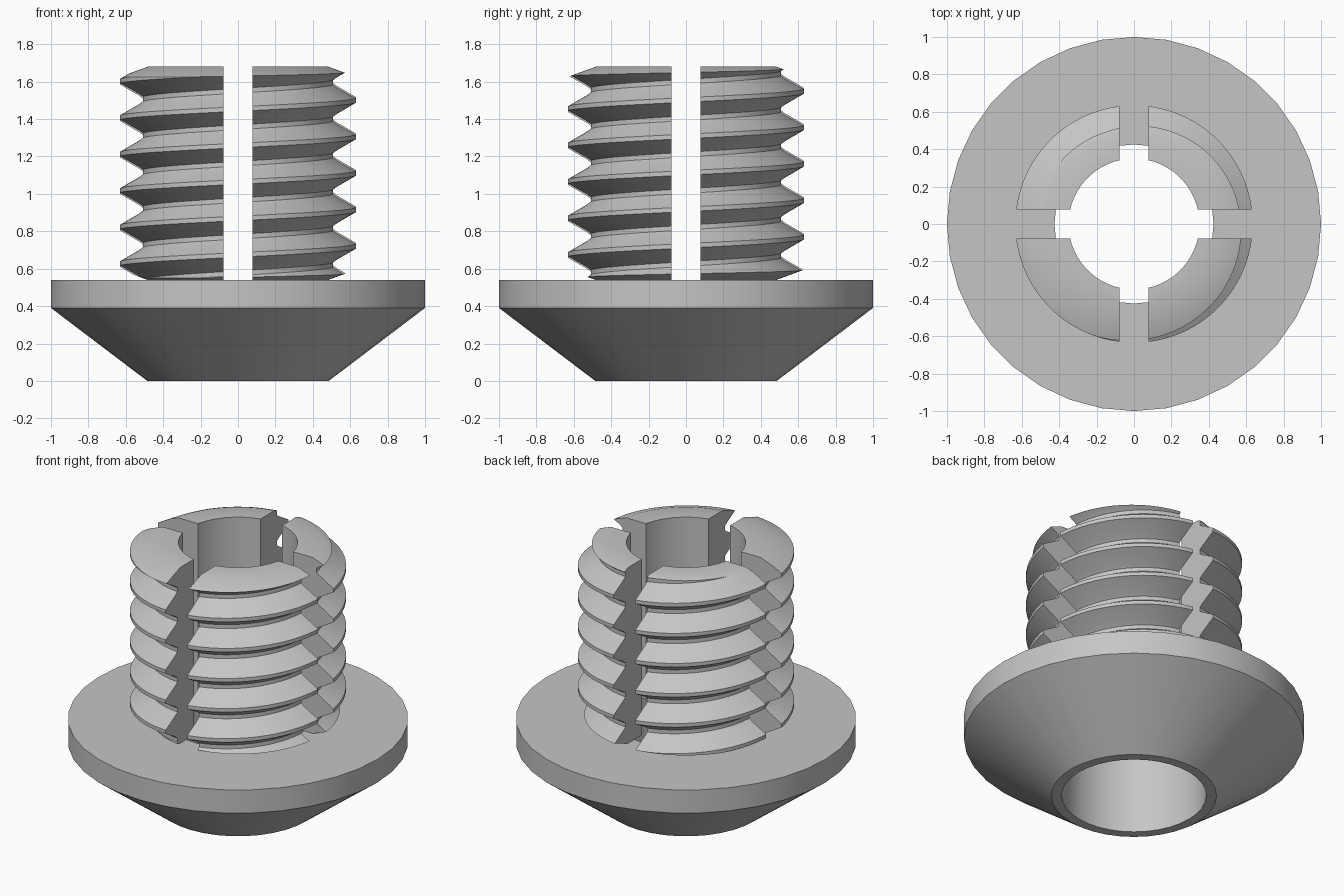
import bpy, bmesh
from math import sin, cos, pi, tau, radians

cube = bpy.data.objects.get("Cube")
if cube:
    bpy.data.objects.remove(cube, do_unlink=True)

metal = bpy.data.materials.new("plain grey metal")
metal.use_nodes = True
GREY = (0.56, 0.56, 0.56, 1)
metal.diffuse_color = GREY
metal.node_tree.nodes["Principled BSDF"].inputs["Base Color"].default_value = GREY

FLANGE_TOP, TOP = 0.54, 1.68
PITCH, CREST = 0.195, 0.635


def add_object(name, bm):
    bmesh.ops.recalc_face_normals(bm, faces=bm.faces)
    mesh = bpy.data.meshes.new(name)
    bm.to_mesh(mesh)
    bm.free()
    mesh.materials.append(metal)
    ob = bpy.data.objects.new(name, mesh)
    bpy.context.collection.objects.link(ob)
    return ob


def ring(name, profile, sides):
    """Revolve a closed (radius, height) profile around z."""
    bm = bmesh.new()
    rows = [[bm.verts.new((r * cos(tau * j / sides), r * sin(tau * j / sides), z))
             for r, z in profile] for j in range(sides)]
    n = len(profile)
    for j in range(sides):
        a, b = rows[j], rows[(j + 1) % sides]
        for i in range(n):
            k = (i + 1) % n
            bm.faces.new((a[i], b[i], b[k], a[k]))
    return add_object(name, bm)


def screw_solid(name, sides, turns, base):
    """Solid right-handed thread, closed at both ends by fans to the axis."""
    tooth = [(CREST, -0.012), (CREST, 0.012), (0.535, 0.07),
             (0.515, 0.085), (0.515, 0.11), (0.535, 0.125)]
    step = len(tooth)
    points = [(r, base + PITCH * t + z) for t in range(turns) for r, z in tooth]
    bm = bmesh.new()
    cols = []
    for j in range(sides):
        a = tau * j / sides
        cols.append([bm.verts.new((r * cos(a), r * sin(a), z + PITCH * j / sides))
                     for r, z in points])
    n = len(points)
    for j in range(sides - 1):
        for i in range(n - 1):
            bm.faces.new((cols[j][i], cols[j + 1][i], cols[j + 1][i + 1], cols[j][i + 1]))
    # the last column meets the first one turn higher
    for i in range(n - step - 1):
        k = i + step
        bm.faces.new((cols[-1][i], cols[0][k], cols[0][k + 1], cols[-1][i + 1]))
    low = [c[0] for c in cols] + cols[0][step:0:-1]
    high = [c[-1] for c in cols] + cols[-1][n - 2:n - step - 2:-1]
    for loop in (low, high):
        hub = bm.verts.new((0, 0, sum(v.co.z for v in loop) / len(loop)))
        for p, q in zip(loop, loop[1:] + loop[:1]):
            bm.faces.new((p, q, hub))
    return add_object(name, bm)


def box(name, sx, sy, z0, z1):
    bm = bmesh.new()
    bmesh.ops.create_cube(bm, size=1)
    for v in bm.verts:
        v.co = (v.co.x * sx, v.co.y * sy, z0 + (v.co.z + 0.5) * (z1 - z0))
    return add_object(name, bm)


def carve(target, cutter, operation):
    mod = target.modifiers.new("carve", "BOOLEAN")
    mod.operation, mod.object, mod.solver = operation, cutter, "EXACT"
    bpy.ops.object.select_all(action="DESELECT")
    bpy.context.view_layer.objects.active = target
    target.select_set(True)
    bpy.ops.object.modifier_apply(modifier=mod.name)
    bpy.data.objects.remove(cutter, do_unlink=True)


def smooth(ob):
    bpy.ops.object.select_all(action="DESELECT")
    bpy.context.view_layer.objects.active = ob
    ob.select_set(True)
    bpy.ops.object.shade_smooth_by_angle(angle=radians(25))


# Conical flange with a straight bore
flange = ring("flange", [(0.425, 0), (0.485, 0), (1, 0.39),
                         (1, FLANGE_TOP), (0.425, FLANGE_TOP)], 36)

# Threaded sleeve: chamfered blank limited by the screw surface, then slotted
sleeve = ring("threaded_sleeve", [(0.35, FLANGE_TOP), (0.49, FLANGE_TOP),
                                  (0.67, FLANGE_TOP + 0.067), (0.67, TOP - 0.067),
                                  (0.49, TOP), (0.35, TOP)], 60)
# a crest passes the -x side at height 1.60
first_crest = 1.60 - PITCH / 2 - 7 * PITCH
carve(sleeve, screw_solid("screw_cutter", 72, 11, first_crest), "INTERSECT")
carve(sleeve, box("slot_cutter_x", 3, 0.155, 0.3, 2), "DIFFERENCE")
carve(sleeve, box("slot_cutter_y", 0.155, 3, 0.3, 2), "DIFFERENCE")

for part in (flange, sleeve):
    smooth(part)
